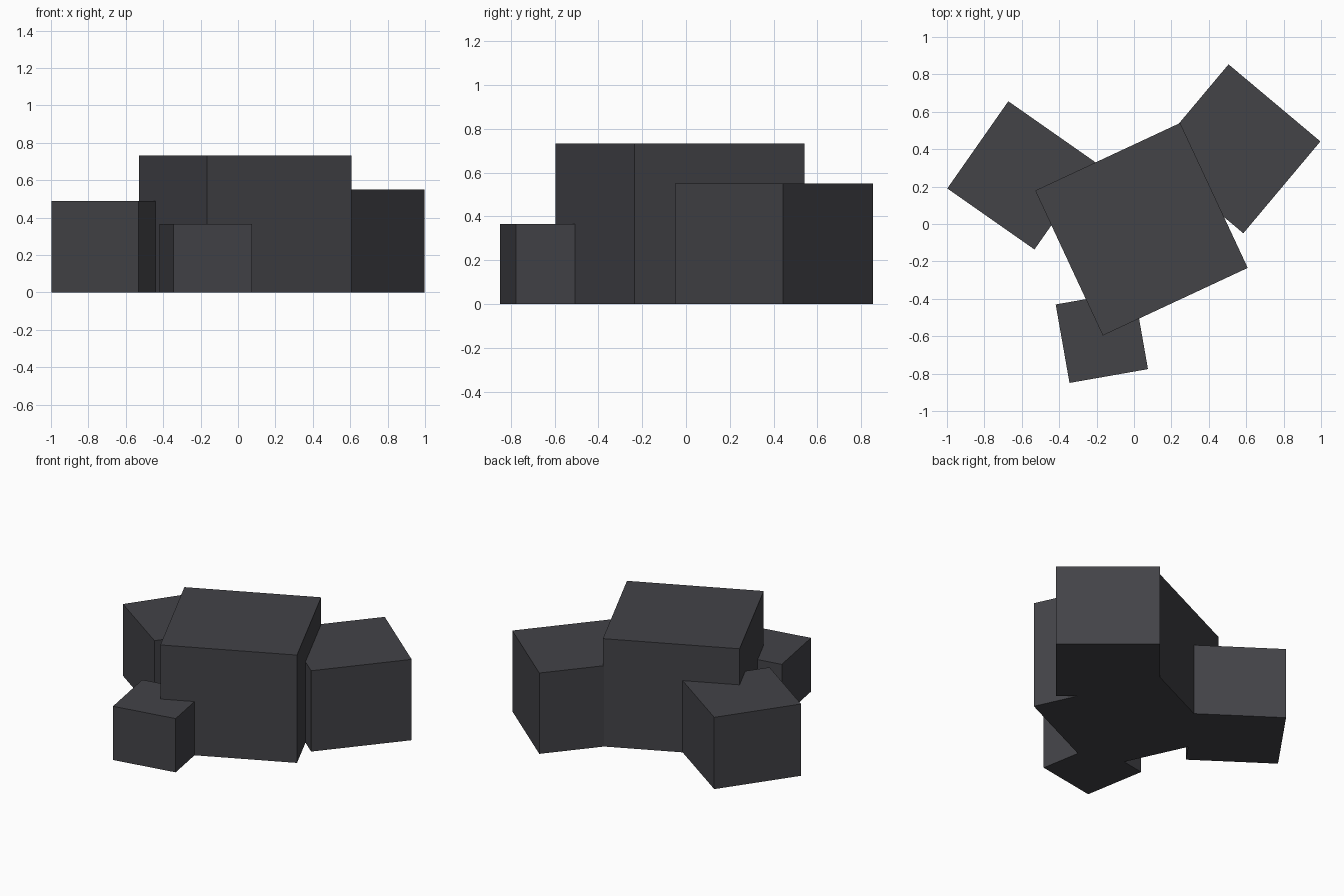
import bpy
import math

if "Cube" in bpy.data.objects:
    bpy.data.objects.remove(bpy.data.objects["Cube"])

# Single dark stone colour
stone = bpy.data.materials.new("dark_stone")
stone.diffuse_color = (0.056, 0.056, 0.064, 1)
stone.use_nodes = True
stone.node_tree.nodes["Principled BSDF"].inputs["Base Color"].default_value = stone.diffuse_color


def block(name, x, y, side, angle):
    """Square block standing on the ground, turned about z."""
    height = side * 0.857
    bpy.ops.mesh.primitive_cube_add(size=1, location=(x, y, height / 2),
                                    rotation=(0, 0, math.radians(angle)))
    obj = bpy.context.object
    obj.name = name
    obj.scale = (side, side, height)
    bpy.ops.object.transform_apply(location=False, rotation=False, scale=True)
    obj.data.materials.append(stone)
    return obj


# Large centre block with three smaller ones leaning into its sides
block("main_block", 0.04, -0.028, 0.855, 25)
block("right_block", 0.545, 0.402, 0.641, -40)
block("left_block", -0.602, 0.26, 0.569, -35)
block("front_block", -0.172, -0.603, 0.426, 10)
